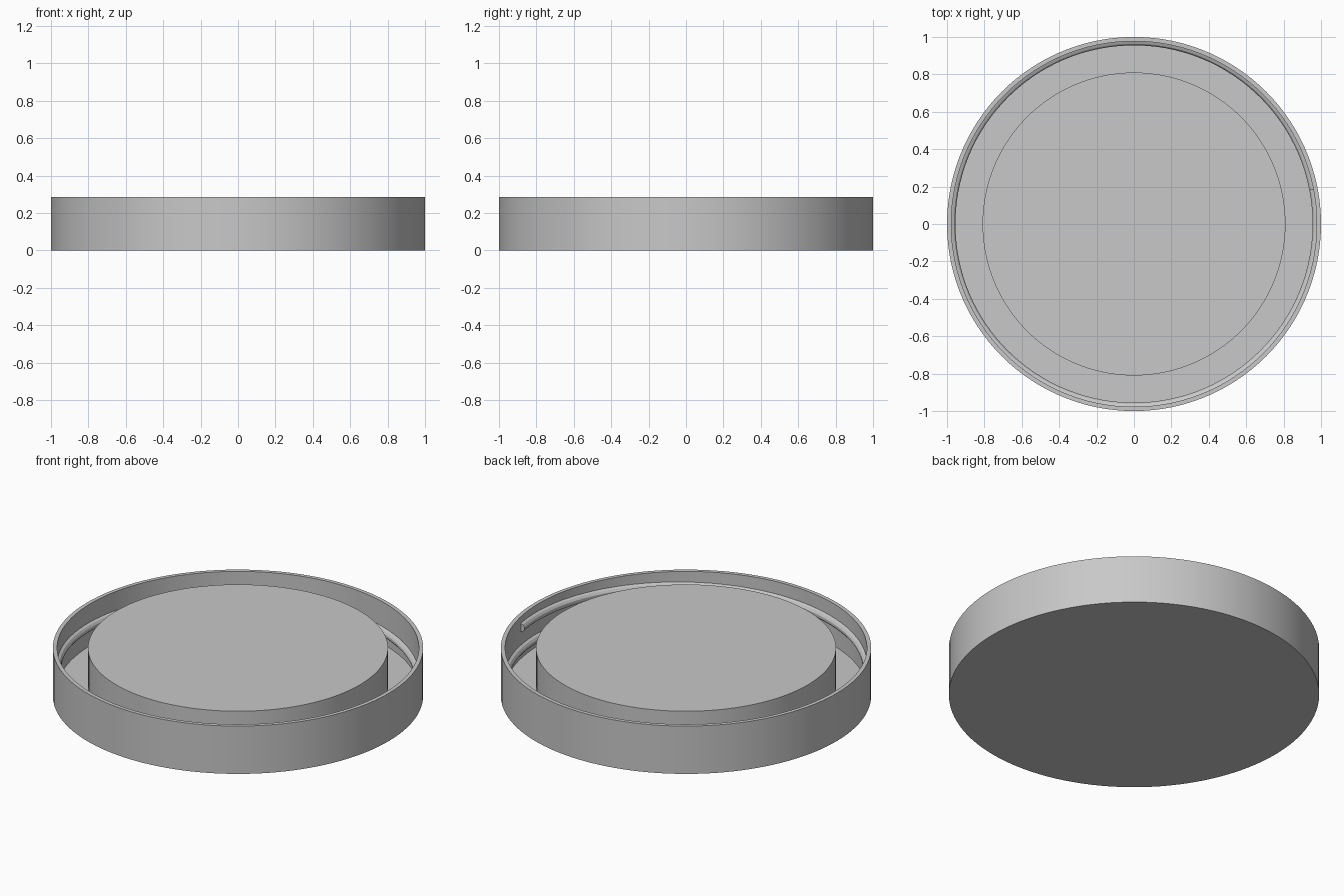
import bpy, bmesh, math

cube = bpy.data.objects.get("Cube")
if cube:
    bpy.data.objects.remove(cube, do_unlink=True)

SEGMENTS = 120
HEIGHT, FLOOR = 0.285, 0.035
WALL_INNER, PLUG_RADIUS = 0.977, 0.81

grey = bpy.data.materials.new("light grey")
grey.use_nodes = True
grey.diffuse_color = (0.58, 0.58, 0.58, 1)
grey.node_tree.nodes["Principled BSDF"].inputs["Base Color"].default_value = grey.diffuse_color


def sweep(name, sections, closed):
    """Bridge a list of cross-sections; cap both ends with flat faces."""
    bm = bmesh.new()
    rings = [[bm.verts.new(p) for p in section] for section in sections]
    for a, b in zip(rings, rings[1:]):
        n = len(a)
        for i in range(n):
            j = (i + 1) % n
            bm.faces.new((a[i], a[j], b[j], b[i]))
    if closed:
        bm.faces.new(rings[0])
        bm.faces.new(rings[-1])
    bmesh.ops.recalc_face_normals(bm, faces=bm.faces)
    mesh = bpy.data.meshes.new(name)
    bm.to_mesh(mesh)
    bm.free()
    mesh.materials.append(grey)
    obj = bpy.data.objects.new(name, mesh)
    bpy.context.collection.objects.link(obj)
    bpy.ops.object.select_all(action="DESELECT")
    obj.select_set(True)
    bpy.context.view_layer.objects.active = obj
    bpy.ops.object.shade_smooth_by_angle(angle=math.radians(30))
    return obj


def ring(radius, z):
    angles = [math.tau * i / SEGMENTS for i in range(SEGMENTS)]
    return [(radius * math.cos(a), radius * math.sin(a), z) for a in angles]


# Shallow round tray with a thin wall
sweep("lid_shell", [ring(1, 0), ring(1, HEIGHT), ring(WALL_INNER, HEIGHT),
                    ring(WALL_INNER, FLOOR)], True)

# Raised central plug, level with the rim
sweep("center_plug", [ring(PLUG_RADIUS, FLOOR), ring(PLUG_RADIUS, HEIGHT)], True)

# Screw thread winding down the inside of the wall
END_ANGLE, TURNS, PITCH, TOP_Z = math.radians(11), 1.1, 0.13, 0.22
profile = [(0.98, -0.027), (0.963, -0.019), (0.955, -0.007),
           (0.955, 0.007), (0.963, 0.019), (0.98, 0.027)]
steps = int(SEGMENTS * TURNS)
sections = []
for i in range(steps + 1):
    turn = TURNS * i / steps
    a = END_ANGLE - math.tau * turn
    z = TOP_Z - PITCH * turn
    sections.append([(r * math.cos(a), r * math.sin(a), z + dz) for r, dz in profile])
sweep("screw_thread", sections, True)
